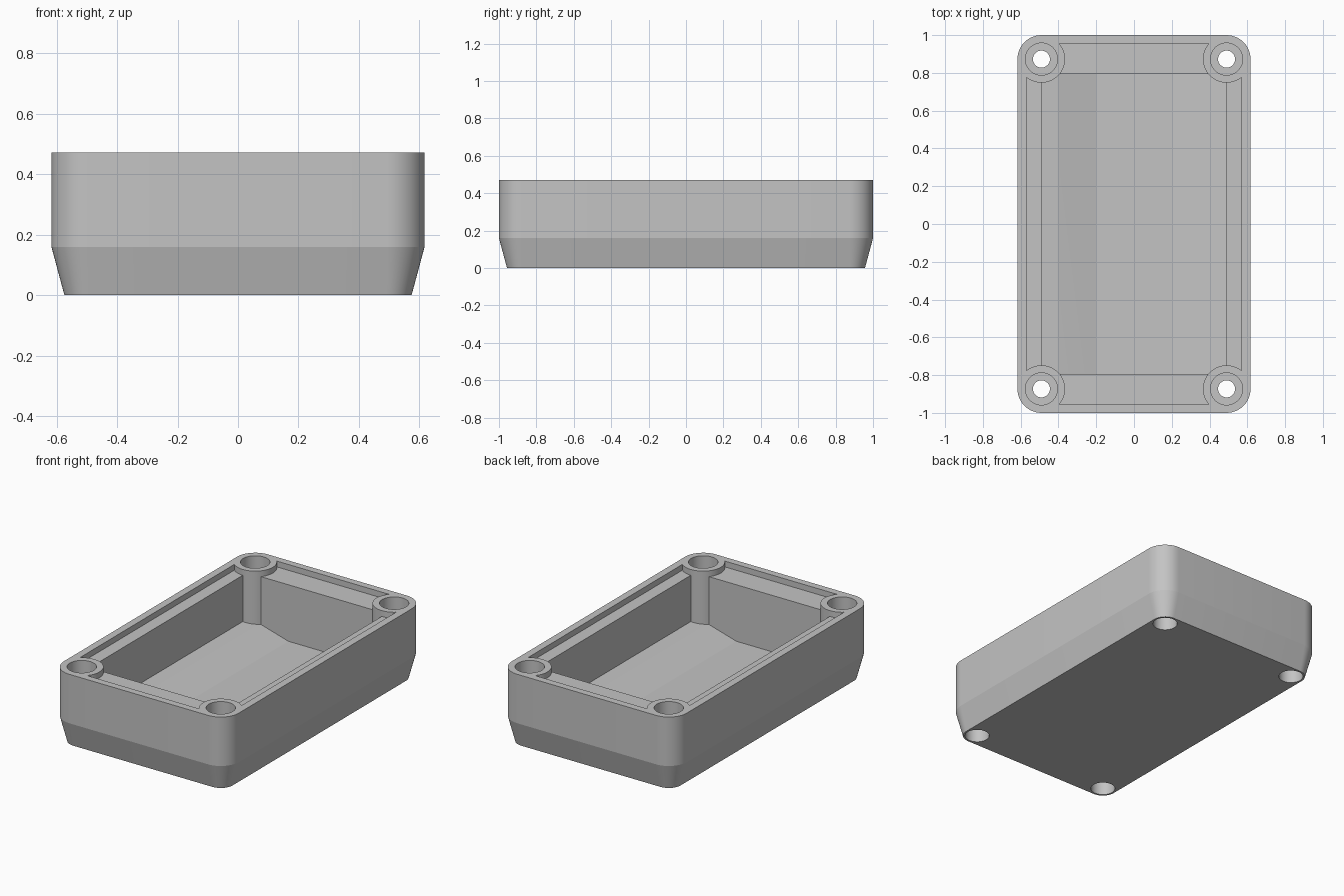
import bpy, bmesh, math

cube = bpy.data.objects.get("Cube")
if cube:
    bpy.data.objects.remove(cube, do_unlink=True)

HALF_X, HALF_Y, TOP = 0.617, 1.0, 0.472   # outer shell
POST_X, POST_Y, POST_R = 0.49, 0.873, 0.125
LEDGE_Z = 0.435
CORNERS = [(sx * POST_X, sy * POST_Y) for sx in (-1, 1) for sy in (-1, 1)]

grey = bpy.data.materials.new("plain grey")
grey.use_nodes = True
grey.diffuse_color = (0.55, 0.55, 0.55, 1)
grey.node_tree.nodes["Principled BSDF"].inputs["Base Color"].default_value = (0.55, 0.55, 0.55, 1)


def loft(name, rings):
    """Closed solid through rings with equal point counts."""
    bm = bmesh.new()
    loops = [[bm.verts.new(p) for p in ring] for ring in rings]
    n = len(loops[0])
    for low, high in zip(loops, loops[1:]):
        for i in range(n):
            j = (i + 1) % n
            bm.faces.new((low[i], low[j], high[j], high[i]))
    bm.faces.new(loops[0][::-1])
    bm.faces.new(loops[-1])
    bmesh.ops.recalc_face_normals(bm, faces=bm.faces)
    mesh = bpy.data.meshes.new(name)
    bm.to_mesh(mesh)
    bm.free()
    mesh.materials.append(grey)
    obj = bpy.data.objects.new(name, mesh)
    bpy.context.collection.objects.link(obj)
    return obj


def rounded_ring(radius, z, steps=12):
    """Rounded rectangle whose corners share centres with the screw posts."""
    ring = []
    for k, (sx, sy) in enumerate(((1, 1), (-1, 1), (-1, -1), (1, -1))):
        for i in range(steps + 1):
            a = math.pi / 2 * (k + i / steps)
            ring.append((sx * POST_X + radius * math.cos(a),
                         sy * POST_Y + radius * math.sin(a), z))
    return ring


def cylinder(name, centre, radius, low, high, sides=48):
    angles = [2 * math.pi * (i + 0.5) / sides for i in range(sides)]
    return loft(name, [[(centre[0] + radius * math.cos(a),
                         centre[1] + radius * math.sin(a), z) for a in angles]
                       for z in (low, high)])


def cut(target, tool):
    """Subtract the tool from the target and remove the tool."""
    mod = target.modifiers.new("cut", 'BOOLEAN')
    mod.operation = 'DIFFERENCE'
    mod.solver = 'EXACT'
    mod.object = tool
    tool.hide_render = True
    bpy.context.view_layer.objects.active = target
    bpy.ops.object.modifier_apply(modifier=mod.name)
    bpy.data.objects.remove(tool, do_unlink=True)


# Outer shell with tapered foot
corner_r = HALF_X - POST_X
shell = loft("enclosure_base", [rounded_ring(corner_r - 0.043, 0),
                                rounded_ring(corner_r, 0.16),
                                rounded_ring(corner_r, TOP)])

# Recess inside the rim, down to the ledge
ledge = loft("ledge_cutter", [[(-0.57, -0.955, z), (0.57, -0.955, z),
                               (0.57, 0.955, z), (-0.57, 0.955, z)]
                              for z in (LEDGE_Z, 0.6)])

# Main cavity with a floor that rises towards the long walls
side = [(0.2, 0.075), (0.4, 0.132), (POST_X, 0.14), (POST_X, 0.6)]
profile = side + [(-x, z) for x, z in reversed(side)]
cavity = loft("cavity_cutter", [[(x, y, z) for x, z in profile] for y in (-0.793, 0.793)])

# Leave the corner posts standing in both recesses
for tool in (ledge, cavity):
    for c in CORNERS:
        cut(tool, cylinder("post_keeper", c, POST_R, -0.2, 0.8))
    cut(shell, tool)

# Stepped screw holes: wide from the top, medium from below, narrow through
for c in CORNERS:
    for radius, low, high in ((0.085, 0.25, 0.7), (0.072, -0.2, 0.15), (0.045, -0.3, 0.8)):
        cut(shell, cylinder("hole_cutter", c, radius, low, high))

# Smooth corners and bores, crisp edges elsewhere
bpy.ops.object.select_all(action='DESELECT')
shell.select_set(True)
bpy.context.view_layer.objects.active = shell
bpy.ops.object.shade_smooth_by_angle(angle=math.radians(12))
